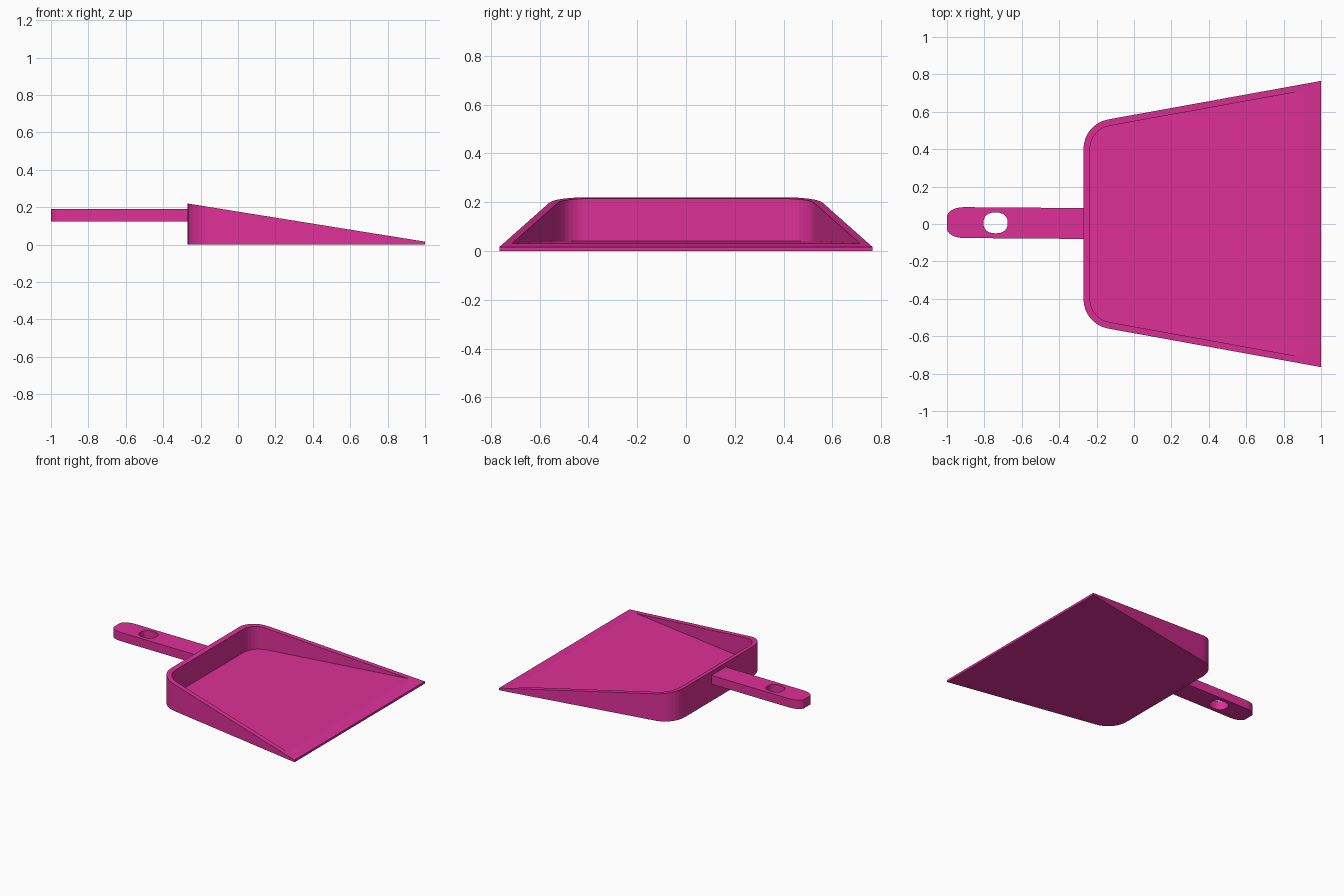
import bpy, bmesh, math
from mathutils import Vector

if "Cube" in bpy.data.objects:
    bpy.data.objects.remove(bpy.data.objects["Cube"])

pink = bpy.data.materials.new("pink_plastic")
pink.diffuse_color = (0.73, 0.03, 0.31, 1)
pink.use_nodes = True
pink.node_tree.nodes["Principled BSDF"].inputs["Base Color"].default_value = pink.diffuse_color

BACK, FRONT = -0.27, 1.0
HALF_BACK, HALF_FRONT = 0.535, 0.765
WALL, RADIUS, STEPS = 0.035, 0.16, 8
SLOPE = math.atan2(HALF_FRONT - HALF_BACK, FRONT - BACK)


def rim_z(x):
    return 0.22 + (x - BACK) / (FRONT - BACK) * (0.016 - 0.22)


def floor_z(x):
    return 0.04 - (x + 0.235) * 0.0095


def outline(inset, end_x):
    """Open U from the front left, round the back, to the front right."""
    cx = BACK + RADIUS
    side = lambda x: HALF_BACK + (x - BACK) * math.tan(SLOPE)
    cy = side(cx) - RADIUS / math.cos(SLOPE)
    r = RADIUS - inset
    half = [(end_x, side(end_x) - inset / math.cos(SLOPE))]
    a0, a1 = math.pi / 2 + SLOPE, math.pi
    for i in range(STEPS + 1):
        a = a0 + (a1 - a0) * i / STEPS
        half.append((cx + r * math.cos(a), cy + r * math.sin(a)))
    return [(x, -y) for x, y in half] + half[::-1]


# Pan: flat base, sloping rim, and a pocket that runs out into the front lip
outer = outline(0, FRONT)
run_out = 0.91
inner = outline(WALL, run_out)
bm = bmesh.new()
base = [bm.verts.new((x, y, 0)) for x, y in outer]
rim = [bm.verts.new((x, y, rim_z(x))) for x, y in outer]
lip = [bm.verts.new((x, y, rim_z(x))) for x, y in inner]
floor = [lip[0]] + [bm.verts.new((x, y, floor_z(x))) for x, y in inner[1:-1]] + [lip[-1]]


def strip(a, b):
    for i in range(len(a) - 1):
        quad = list(dict.fromkeys((a[i], a[i + 1], b[i + 1], b[i])))
        bm.faces.new(quad)


strip(base, rim)
strip(rim, lip)
strip(lip, floor)
bm.faces.new((base[-1], base[0], rim[0], rim[-1]))
bm.faces.new((rim[-1], rim[0], lip[0], lip[-1]))
bm.faces.new(floor)
bm.faces.new(base)
bmesh.ops.recalc_face_normals(bm, faces=bm.faces[:])
mesh = bpy.data.meshes.new("pan")
bm.to_mesh(mesh)
bm.free()
pan = bpy.data.objects.new("pan", mesh)
bpy.context.collection.objects.link(pan)
mesh.materials.append(pink)


# Handle: rounded bar outline with a hanging hole, extruded
def ellipse(cx, cy, rx, ry, start, end, n, power=1.0):
    pts = []
    for i in range(n):
        a = start + (end - start) * i / (n - 1)
        c, s = math.cos(a), math.sin(a)
        pts.append((cx + rx * math.copysign(abs(c) ** power, c),
                    cy + ry * math.copysign(abs(s) ** power, s)))
    return pts


bar = [(-0.25, -0.08), (-0.25, 0.085)]
bar += ellipse(-0.91, 0.04, 0.09, 0.05, math.pi / 2, math.pi, 7)
bar += ellipse(-0.91, -0.025, 0.09, 0.05, math.pi, 1.5 * math.pi, 7)
hole = ellipse(-0.74, 0.006, 0.065, 0.056, 0, 2 * math.pi, 25, 0.85)[:-1]

curve = bpy.data.curves.new("handle", 'CURVE')
curve.dimensions = '2D'
curve.fill_mode = 'BOTH'
curve.extrude = 0.0325
for pts in (bar, hole):
    spline = curve.splines.new('POLY')
    spline.points.add(len(pts) - 1)
    for p, (x, y) in zip(spline.points, pts):
        p.co = (x, y, 0, 1)
    spline.use_cyclic_u = True
handle = bpy.data.objects.new("handle", curve)
handle.location = Vector((0, 0, 0.1575))
bpy.context.collection.objects.link(handle)
curve.materials.append(pink)
bpy.context.view_layer.objects.active = handle
handle.select_set(True)
bpy.ops.object.convert(target='MESH')
bpy.ops.object.shade_flat()
